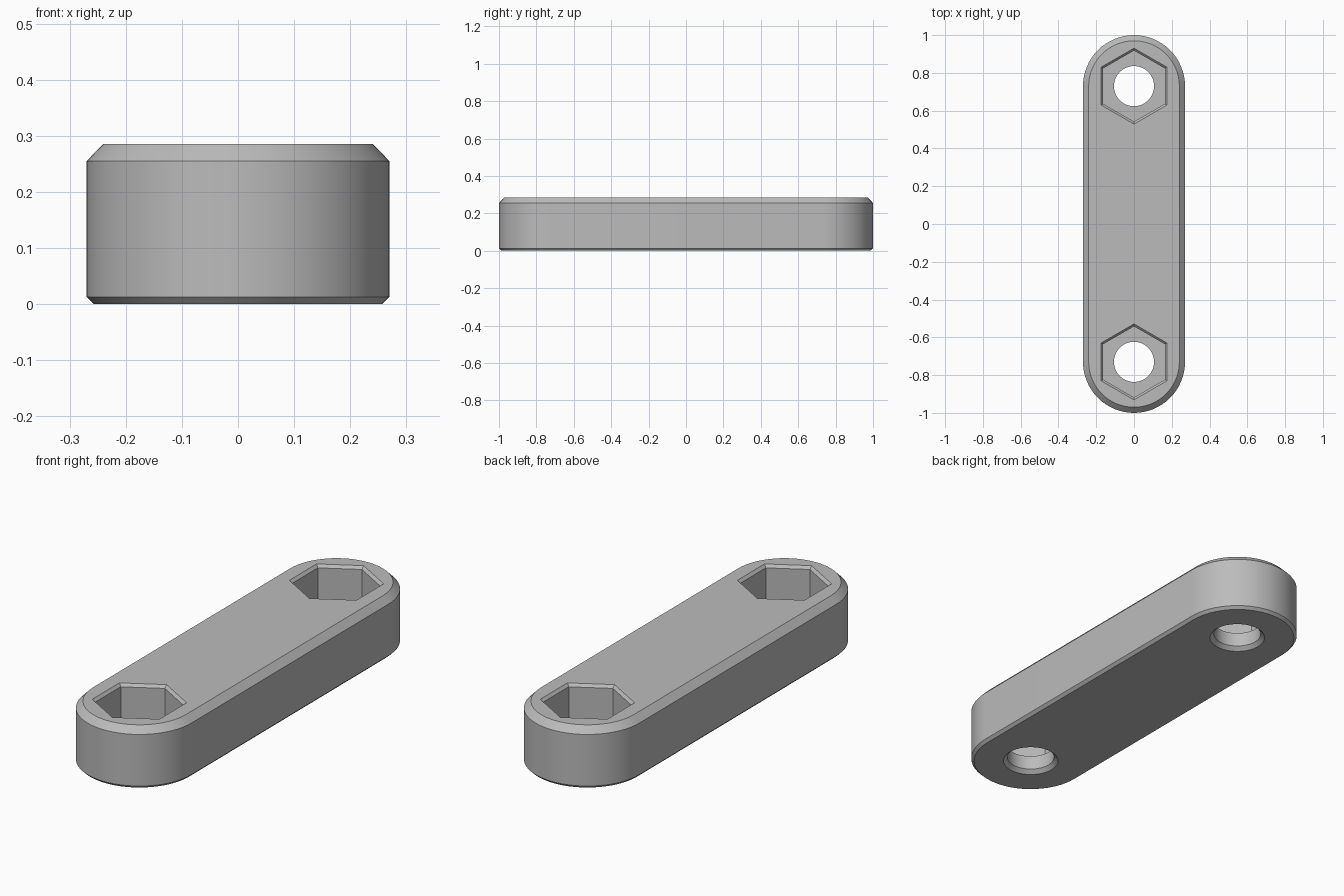
import bpy, bmesh, math

cube = bpy.data.objects.get("Cube")
if cube:
    bpy.data.objects.remove(cube, do_unlink=True)

HEIGHT = 0.286
HOLE_Y = 0.73       # distance of each hole from the middle
FLOOR = 0.085       # height of the hex pocket floor

grey = bpy.data.materials.new("plain grey")
grey.use_nodes = True
colour = (0.5, 0.5, 0.5, 1)
grey.diffuse_color = colour
grey.node_tree.nodes["Principled BSDF"].inputs["Base Color"].default_value = colour


def slot_ring(radius, z, steps=32):
    """Outline of a long bar with round ends."""
    ring = []
    for side in (1, -1):
        for i in range(steps + 1):
            a = math.pi * i / steps
            ring.append((side * radius * math.cos(a),
                         side * (HOLE_Y + radius * math.sin(a)), z))
    return ring


def polygon_ring(radius, z, y, sides):
    """Regular polygon with a corner pointing along y."""
    return [(radius * math.sin(-2 * math.pi * i / sides),
             y + radius * math.cos(2 * math.pi * i / sides), z)
            for i in range(sides)]


def loft(name, rings):
    """Closed solid through a stack of rings, bottom to top."""
    bm = bmesh.new()
    loops = [[bm.verts.new(p) for p in ring] for ring in rings]
    for low, high in zip(loops, loops[1:]):
        n = len(low)
        for i in range(n):
            j = (i + 1) % n
            bm.faces.new((low[i], low[j], high[j], high[i]))
    bm.faces.new(loops[0][::-1])
    bm.faces.new(loops[-1])
    bmesh.ops.recalc_face_normals(bm, faces=bm.faces)
    mesh = bpy.data.meshes.new(name)
    bm.to_mesh(mesh)
    bm.free()
    mesh.materials.append(grey)
    obj = bpy.data.objects.new(name, mesh)
    bpy.context.collection.objects.link(obj)
    return obj


# Bar with a wide chamfer on top and a narrow one below
bar_profile = [(0.257, 0), (0.27, 0.013), (0.27, 0.255), (0.24, HEIGHT)]
bar = loft("link_bar", [slot_ring(r, z) for r, z in bar_profile])

# Hex pockets and round holes, each flared where it meets the surface
pocket_profile = [(0.188, FLOOR), (0.188, HEIGHT - 0.013),
                  (0.201, HEIGHT), (0.221, HEIGHT + 0.02)]
hole_profile = [(0.144, -0.02), (0.124, 0), (0.106, 0.018), (0.106, 0.2)]

bpy.context.view_layer.objects.active = bar
for y in (HOLE_Y, -HOLE_Y):
    for name, profile, sides in (("hex_pocket_cutter", pocket_profile, 6),
                                 ("round_hole_cutter", hole_profile, 64)):
        cutter = loft(name, [polygon_ring(r, z, y, sides) for r, z in profile])
        cutter.hide_render = True
        cut = bar.modifiers.new("cut", 'BOOLEAN')
        cut.operation = 'DIFFERENCE'
        cut.solver = 'EXACT'
        cut.object = cutter
        bpy.ops.object.modifier_apply(modifier=cut.name)
        bpy.data.objects.remove(cutter, do_unlink=True)

# Smooth round walls, crisp chamfers
bpy.ops.object.select_all(action='DESELECT')
bar.select_set(True)
bpy.ops.object.shade_smooth_by_angle(angle=math.radians(25))
